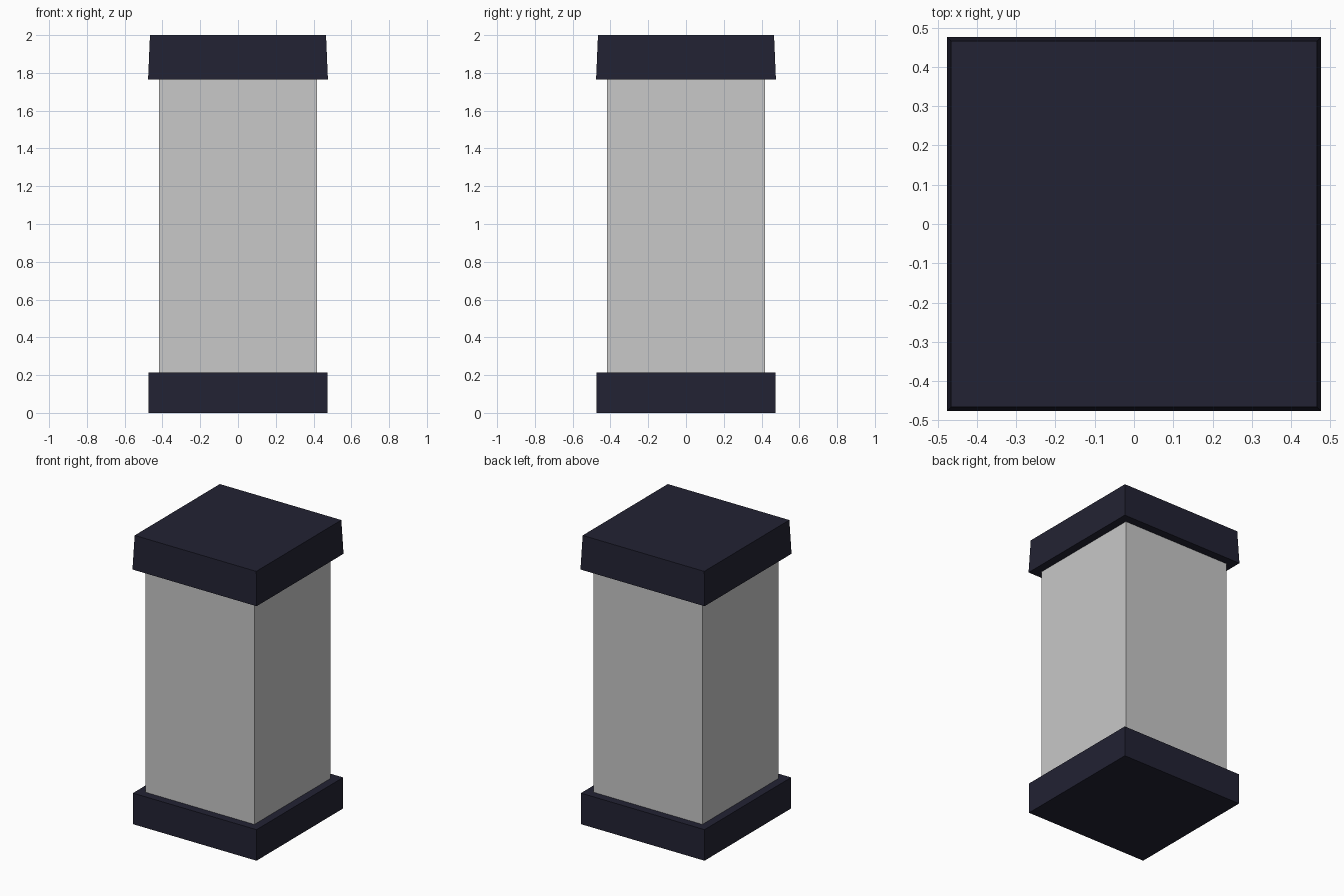
import bpy, bmesh

if "Cube" in bpy.data.objects:
    bpy.data.objects.remove(bpy.data.objects["Cube"])


def material(name, rgb):
    m = bpy.data.materials.new(name)
    m.diffuse_color = (*rgb, 1.0)
    m.use_nodes = True
    m.node_tree.nodes["Principled BSDF"].inputs["Base Color"].default_value = m.diffuse_color
    return m


navy = material("dark navy", (0.016, 0.016, 0.033))
grey = material("light grey", (0.578, 0.578, 0.578))


def block(name, z0, z1, half_bottom, half_top, mat, chamfer=0.0):
    """Square block from z0 to z1, with optional taper and chamfered upright edges."""
    bm = bmesh.new()
    bmesh.ops.create_cube(bm, size=2.0)
    for v in bm.verts:
        top = v.co.z > 0
        half = half_top if top else half_bottom
        v.co = (v.co.x * half, v.co.y * half, z1 if top else z0)
    if chamfer:
        upright = [e for e in bm.edges
                   if abs(e.verts[0].co.z - e.verts[1].co.z) > 0.1]
        bmesh.ops.bevel(bm, geom=upright, offset=chamfer, segments=1, affect='EDGES')
    mesh = bpy.data.meshes.new(name)
    bm.to_mesh(mesh)
    bm.free()
    mesh.materials.append(mat)
    ob = bpy.data.objects.new(name, mesh)
    bpy.context.collection.objects.link(ob)
    return ob


# Plinth, shaft and tapered cap
block("base", 0.0, 0.215, 0.474, 0.474, navy)
block("shaft", 0.215, 1.765, 0.418, 0.418, grey)
block("cap", 1.765, 2.0, 0.476, 0.466, navy)
